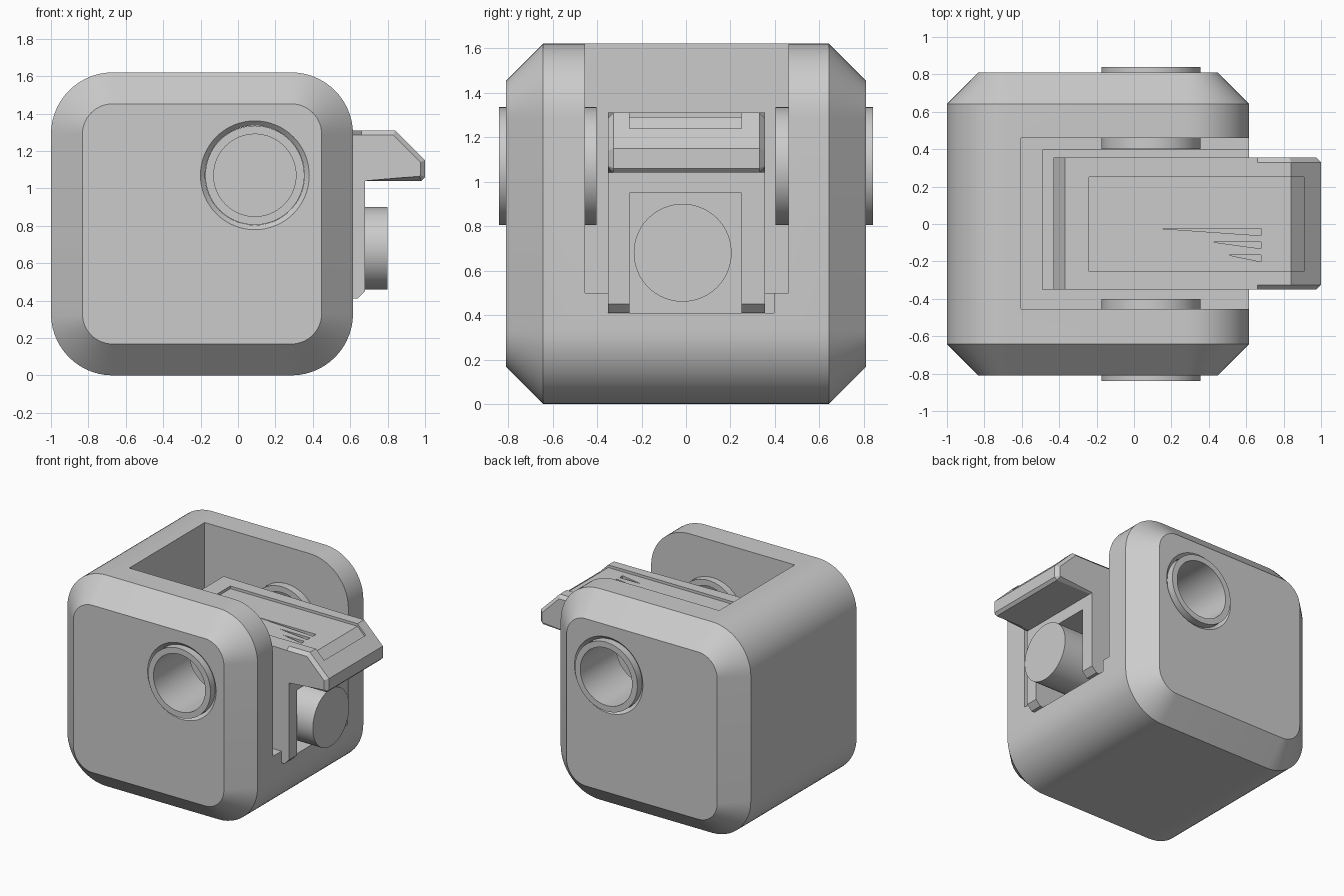
import bpy, bmesh
from math import sin, cos, pi, radians

if "Cube" in bpy.data.objects:
    bpy.data.objects.remove(bpy.data.objects["Cube"])


def loft(name, rings, closed=False, smooth=True):
    """Skin a list of equal-length point rings; capped, or joined end to start."""
    bm = bmesh.new()
    vs = [[bm.verts.new(p) for p in r] for r in rings]
    n = len(rings[0])
    pairs = list(zip(vs, vs[1:])) + ([(vs[-1], vs[0])] if closed else [])
    for a, b in pairs:
        for i in range(n):
            j = (i + 1) % n
            bm.faces.new((a[i], a[j], b[j], b[i]))
    if not closed:
        bm.faces.new(vs[0])
        bm.faces.new(vs[-1])
    bmesh.ops.recalc_face_normals(bm, faces=bm.faces)
    me = bpy.data.meshes.new(name)
    bm.to_mesh(me)
    bm.free()
    ob = bpy.data.objects.new(name, me)
    bpy.context.collection.objects.link(ob)
    if smooth:
        shade(ob)
    return ob


def select(ob):
    bpy.ops.object.select_all(action='DESELECT')
    ob.select_set(True)
    bpy.context.view_layer.objects.active = ob


def shade(ob):
    select(ob)
    bpy.ops.object.shade_smooth_by_angle(angle=radians(25))


def prism(name, pts, y0, y1):
    return loft(name, [[(x, y, z) for x, z in pts] for y in (y0, y1)], smooth=False)


def box(name, x0, x1, y0, y1, z0, z1):
    return prism(name, [(x0, z0), (x1, z0), (x1, z1), (x0, z1)], y0, y1)


def circle(y, r, cx=0.09, cz=1.07, n=64):
    return [(cx + r * cos(2 * pi * i / n), y, cz + r * sin(2 * pi * i / n)) for i in range(n)]


def rounded(y, inset, x0=-1.0, x1=0.615, z0=0.0, z1=1.62, r=0.33, seg=14):
    """Rounded rectangle ring in the xz plane, shrunk by inset."""
    out = []
    corners = [(x1 - r, z1 - r), (x0 + r, z1 - r), (x0 + r, z0 + r), (x1 - r, z0 + r)]
    for k, (cx, cz) in enumerate(corners):
        for i in range(seg + 1):
            a = (k + i / seg) * pi / 2
            out.append((cx + (r - inset) * cos(a), y, cz + (r - inset) * sin(a)))
    return out


def cut(ob, cutters):
    for c in cutters:
        m = ob.modifiers.new("cut", 'BOOLEAN')
        m.operation, m.solver, m.object = 'DIFFERENCE', 'EXACT', c
        select(ob)
        bpy.ops.object.modifier_apply(modifier=m.name)
        bpy.data.objects.remove(c, do_unlink=True)
    shade(ob)


# Housing: rounded block with chamfered sides, open pocket, floor slot and pin holes
housing = loft("housing", [rounded(-0.81, 0.168), rounded(-0.642, 0),
                           rounded(0.642, 0), rounded(0.81, 0.168)])
cutters = [box("pocket", -0.605, 0.8, -0.455, 0.46, 0.5, 1.8),
           box("floor_slot", -0.49, 0.8, -0.35, 0.395, 0.41, 0.6)]
for s in (-1, 1):
    cutters.append(loft("pin_hole", [circle(s * 0.40, 0.266), circle(s * 0.785, 0.266),
                                     circle(s * 0.81, 0.291), circle(s * 0.85, 0.331)]))
cut(housing, cutters)

# Bushings: hollow sleeves through both side walls
for s, side in ((-1, "front"), (1, "back")):
    a, b, c = s * 0.402, s * 0.84, 0.015
    loft(side + "_bushing", [circle(a, 0.22), circle(a, 0.265),
                             circle(b, 0.265), circle(b, 0.22)], closed=True)

# Insert: sliding block with an overhanging nose
profile = [(-0.43, 0.41), (0.64, 0.41), (0.68, 0.45), (0.68, 1.04), (0.98, 1.04),
           (1.0, 1.06), (1.0, 1.15), (0.84, 1.31), (0.66, 1.31), (-0.37, 1.31), (-0.43, 1.2)]
insert = prism("insert", profile, -0.35, 0.355)

# Chamfer the side edges of the nose
bm = bmesh.new()
bm.from_mesh(insert.data)
edges = [e for e in bm.edges
         if abs(e.verts[0].co.y - e.verts[1].co.y) < 0.01
         and all(v.co.x > 0.65 and v.co.z > 1.0 for v in e.verts)]
bmesh.ops.bevel(bm, geom=edges, offset=0.025, segments=1, affect='EDGES', clamp_overlap=True)
bmesh.ops.recalc_face_normals(bm, faces=bm.faces)
bm.to_mesh(insert.data)
bm.free()

# Shallow top panel, front socket and three tapered grooves
cutters = [prism("top_panel", [(-0.24, 1.29), (0.84, 1.29), (0.91, 1.22),
                               (0.91, 1.5), (-0.24, 1.5)], -0.255, 0.25),
           box("socket", 0.32, 0.9, -0.255, 0.25, 0.3, 0.95)]
for x, y in ((0.15, -0.025), (0.41, -0.095), (0.5, -0.165)):
    cutters.append(loft("groove", [[(x, y, z), (0.68, y, z), (0.68, y - 0.037, z)]
                                   for z in (1.26, 1.4)], smooth=False))
cut(insert, cutters)

# Plunger: round rod standing in the socket
rod = [[(x, cy - 0.015, cz) for cy, _, cz in circle(0, 0.22, 0, 0.68)] for x in (0.3, 0.8)]
loft("plunger", rod)
